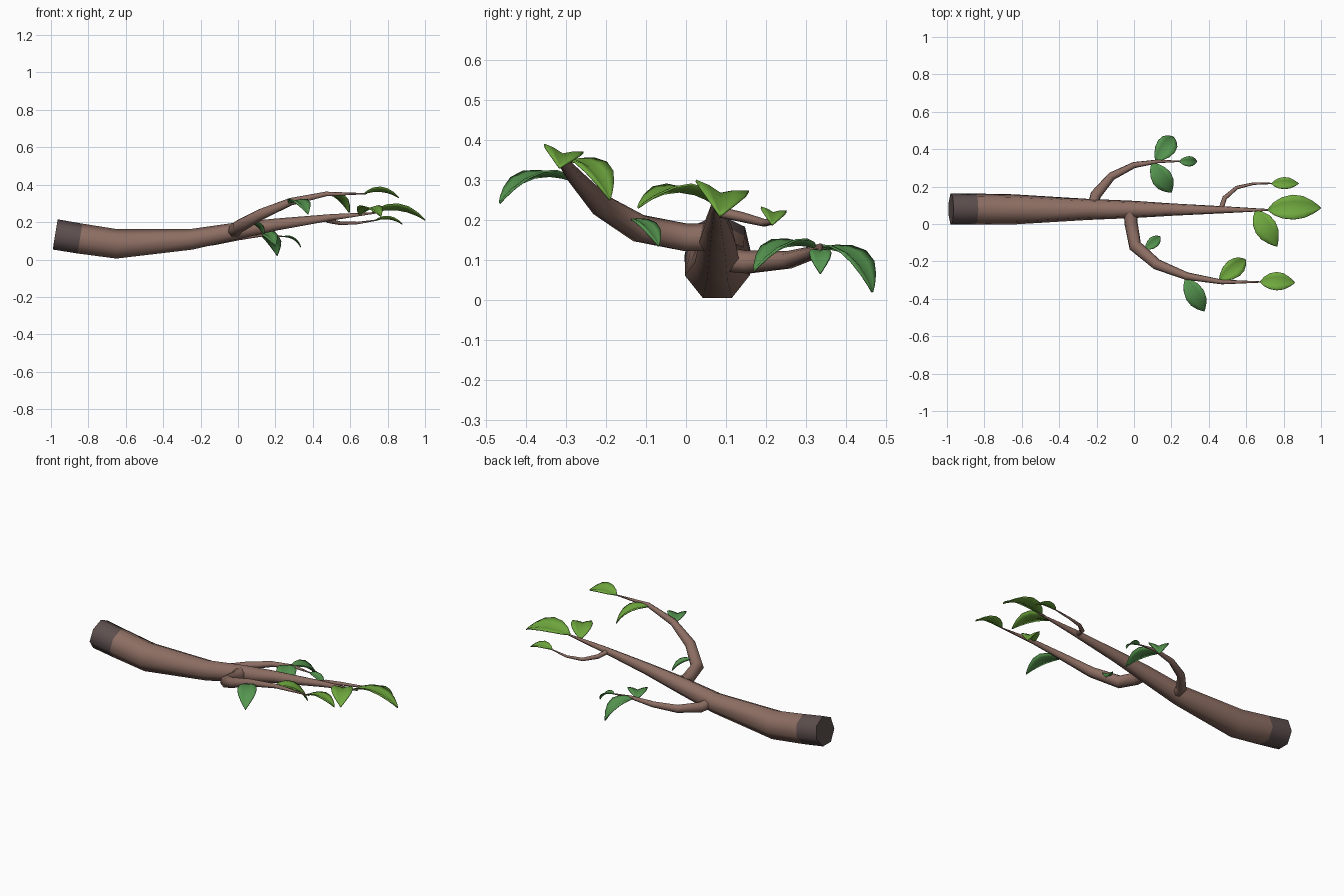
import bpy, bmesh, math
from mathutils import Vector

if "Cube" in bpy.data.objects:
    bpy.data.objects.remove(bpy.data.objects["Cube"])


def material(name, rgb):
    m = bpy.data.materials.new(name)
    lin = [(c / 255 / 12.92) if c < 11 else ((c / 255 + 0.055) / 1.055) ** 2.4 for c in rgb]
    m.diffuse_color = (*lin, 1)
    m.use_nodes = True
    m.node_tree.nodes["Principled BSDF"].inputs["Base Color"].default_value = m.diffuse_color
    return m


BARK = material("bark brown", (141, 110, 99))
DARK = material("dark cut bark", (93, 79, 78))
LIGHT = material("light leaf green", (111, 168, 62))
DEEP = material("deep leaf green", (86, 150, 80))


def finish(name, bm, mats, angle):
    bmesh.ops.recalc_face_normals(bm, faces=bm.faces)
    me = bpy.data.meshes.new(name)
    bm.to_mesh(me)
    bm.free()
    for m in mats:
        me.materials.append(m)
    ob = bpy.data.objects.new(name, me)
    bpy.context.collection.objects.link(ob)
    bpy.ops.object.select_all(action='DESELECT')
    ob.select_set(True)
    bpy.context.view_layer.objects.active = ob
    bpy.ops.object.shade_smooth_by_angle(angle=math.radians(angle))
    return ob


def limb(name, path, dark_x=None, sides=7):
    """Tapering tube through (x, y, z, radius) stations, flat side down."""
    bm = bmesh.new()
    pts = [Vector(p[:3]) for p in path]
    rings = []
    for i, p in enumerate(path):
        a, b = pts[max(i - 1, 0)], pts[min(i + 1, len(pts) - 1)]
        t = (b - a).normalized()
        side = t.cross(Vector((0, 0, 1))).normalized()
        up = side.cross(t)
        ring = []
        for k in range(sides):
            ang = math.pi / 2 + 2 * math.pi * k / sides
            ring.append(bm.verts.new(pts[i] + p[3] * (math.cos(ang) * side + math.sin(ang) * up)))
        rings.append(ring)
    for r, s in zip(rings, rings[1:]):
        for k in range(sides):
            n = (k + 1) % sides
            bm.faces.new((r[k], r[n], s[n], s[k]))
    bm.faces.new(rings[0])
    bm.faces.new(rings[-1])
    # cut end is darker
    if dark_x is not None:
        for f in bm.faces:
            f.material_index = int(f.calc_center_median().x < dark_x)
    return finish(name, bm, [BARK, DARK], 60)


def leaf(name, base, tip, width, mat, arch=0.2, bank=0.0):
    """Arched leaf, creased along the midrib with raised edges."""
    base, tip = Vector(base), Vector(tip)
    d = tip - base
    length = d.length
    t = d.normalized()
    side = t.cross(Vector((0, 0, 1))).normalized()
    up = side.cross(t)
    side, up = (side * math.cos(bank) + up * math.sin(bank),
                up * math.cos(bank) - side * math.sin(bank))
    bm = bmesh.new()
    rows = []
    for s, w in ((0, .06), (.1, .5), (.25, .85), (.45, 1), (.65, .88), (.82, .55), (.93, .25), (1, .02)):
        mid = base + d * s + up * (4 * arch * .8 * length * s * (1 - s))
        row = []
        for u, lift in ((-1, .15), (-.5, .1), (0, 0), (.5, .1), (1, .15)):
            row.append(bm.verts.new(mid + side * (u * w * width / 2) + up * (lift * w * width)))
        rows.append(row)
    for r, q in zip(rows, rows[1:]):
        for k in range(4):
            bm.faces.new((r[k], r[k + 1], q[k + 1], q[k]))
    ob = finish(name, bm, [mat], 50)
    mod = ob.modifiers.new("thickness", 'SOLIDIFY')
    mod.thickness = 0.005
    mod.offset = 0


# Main branch with a dark sawn end
limb("main_branch", [
    (-.978, .08, .13, .086), (-.845, .08, .108, .085), (-.65, .078, .08, .083),
    (-.25, .078, .105, .058), (0, .078, .152, .047), (.2, .077, .185, .034),
    (.5, .076, .225, .018), (.74, .075, .25, .004)], dark_x=-.85)

# Side branches
limb("front_branch", [
    (-.02, .06, .155, .036), (-.015, .0, .155, .036), (.005, -.115, .178, .036),
    (.12, -.215, .24, .03), (.28, -.278, .308, .021), (.47, -.31, .35, .013),
    (.69, -.31, .352, .003)])
limb("back_branch", [
    (-.22, .09, .1, .031), (-.205, .155, .094, .03), (-.12, .255, .1, .023),
    (0, .315, .118, .017), (.13, .335, .132, .01), (.25, .335, .122, .003)])
limb("small_twig", [
    (.465, .08, .22, .014), (.485, .14, .207, .013), (.55, .195, .193, .01),
    (.64, .216, .195, .007), (.75, .217, .212, .003)])

# Leaves: base, tip, width, colour, arch, sideways tilt
LEAVES = [
    ("main_tip_leaf", (.715, .075, .25), (1, .085, .21), .135, LIGHT, .15, .2),
    ("main_side_leaf", (.65, .07, .24), (.765, -.12, .23), .12, LIGHT, .2, 0),
    ("twig_tip_leaf", (.735, .215, .21), (.88, .215, .188), .065, LIGHT, .15, .15),
    ("front_tip_leaf", (.675, -.31, .352), (.86, -.315, .33), .1, LIGHT, .15, .2),
    ("front_inner_leaf", (.455, -.3, .345), (.595, -.19, .25), .1, LIGHT, .2, 0),
    ("front_outer_leaf", (.275, -.29, .3), (.375, -.465, .242), .105, DEEP, .2, 0),
    ("front_base_leaf", (.06, -.135, .2), (.14, -.068, .135), .06, DEEP, .15, 0),
    ("back_inner_leaf", (.095, .325, .13), (.2, .17, .073), .11, DEEP, .2, 0),
    ("back_outer_leaf", (.115, .335, .13), (.21, .465, .02), .11, DEEP, .22, 0),
    ("back_tip_leaf", (.24, .335, .122), (.335, .335, .066), .055, DEEP, .2, 0),
]
for args in LEAVES:
    leaf(*args)
